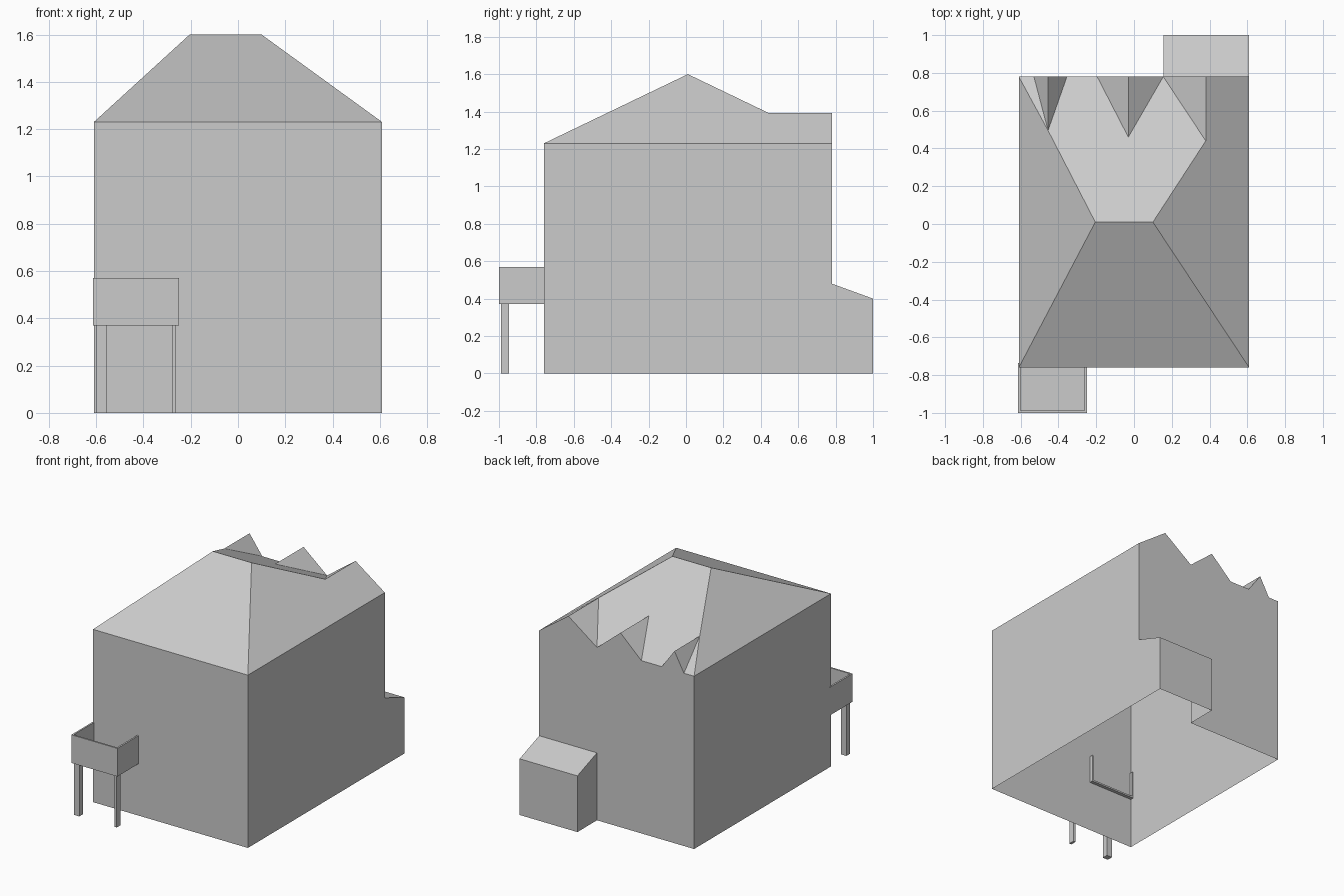
import bpy, bmesh
from mathutils import Vector

cube = bpy.data.objects.get("Cube")
if cube:
    bpy.data.objects.remove(cube, do_unlink=True)

# Single plaster colour
GREY = (0.6, 0.6, 0.6, 1)
plaster = bpy.data.materials.new("plain_grey")
plaster.use_nodes = True
plaster.diffuse_color = GREY
plaster.node_tree.nodes["Principled BSDF"].inputs["Base Color"].default_value = GREY


def finish(name, bm):
    bmesh.ops.remove_doubles(bm, verts=bm.verts, dist=0.0005)
    bmesh.ops.recalc_face_normals(bm, faces=bm.faces)
    mesh = bpy.data.meshes.new(name)
    bm.to_mesh(mesh)
    bm.free()
    mesh.materials.append(plaster)
    obj = bpy.data.objects.new(name, mesh)
    bpy.context.collection.objects.link(obj)
    return obj


def shell(name, polygons):
    bm = bmesh.new()
    for polygon in polygons:
        bm.faces.new([bm.verts.new(p) for p in polygon])
    return finish(name, bm)


def box(name, low, high, open_top=False):
    bm = bmesh.new()
    bmesh.ops.create_cube(bm, size=1)
    low, high = Vector(low), Vector(high)
    for v in bm.verts:
        v.co = (low + high) / 2 + v.co * (high - low)
    if open_top:
        top = max(bm.faces, key=lambda f: f.calc_center_median().z)
        bmesh.ops.delete(bm, geom=[top], context="FACES")
    return finish(name, bm)


# Main dimensions
SIDE, FRONT, BACK, EAVE, TOP = 0.61, -0.76, 0.78, 1.23, 1.6
ANNEX_X, ANNEX_Y, ANNEX_LOW, ANNEX_HIGH = 0.155, 1.0, 0.4, 0.48
RIDGE_Y = 0.01


def on_slope(x, y):
    """Point on the rear roof plane."""
    return (x, y, EAVE + (TOP - EAVE) * (BACK - y) / (BACK - RIDGE_Y))


# Rear gables: (left foot x, peak x, right foot x, ridge start y)
gables = [(SIDE, 0.38, 0.155, 0.44), (0.155, -0.03, -0.195, 0.46),
          (-0.355, -0.455, -0.53, 0.495)]
starts = [on_slope(peak, y) for _, peak, _, y in gables]
peaks = [(s[0], BACK, s[2]) for s in starts]
feet = [((a, BACK, EAVE), (b, BACK, EAVE)) for a, _, b, _ in gables]

ridge_l, ridge_r = (0.1, RIDGE_Y, TOP), (-0.205, RIDGE_Y, TOP)
front_l, front_r = (SIDE, FRONT, EAVE), (-SIDE, FRONT, EAVE)
back_l, back_r = (SIDE, BACK, EAVE), (-SIDE, BACK, EAVE)

# Hipped roof with the gables running into its rear slope
shell("roof", [
    [front_r, front_l, ridge_l, ridge_r],
    [front_l, back_l, peaks[0], starts[0], ridge_l],
    [front_r, ridge_r, starts[2], back_r],
    [ridge_r, ridge_l, starts[0], feet[0][1], starts[1], feet[1][1],
     feet[2][0], starts[2]],
    [starts[0], peaks[0], feet[0][1]],
    [starts[1], peaks[1], feet[1][0]],
    [starts[1], peaks[1], feet[1][1]],
    [starts[2], peaks[2], feet[2][0]],
    [starts[2], peaks[2], feet[2][1]],
    [starts[2], feet[2][1], back_r],
])

# Walls, open underneath, with the rear annex continuing the left wall
annex_in = [(ANNEX_X, BACK, 0), (ANNEX_X, ANNEX_Y, 0),
            (ANNEX_X, ANNEX_Y, ANNEX_LOW), (ANNEX_X, BACK, ANNEX_HIGH)]
annex_out = [(SIDE, y, z) for _, y, z in annex_in]
zigzag = [back_l, peaks[0], feet[0][1], peaks[1], feet[1][1],
          feet[2][0], peaks[2], feet[2][1], back_r]
shell("walls", [
    [(-SIDE, FRONT, 0), (SIDE, FRONT, 0), front_l, front_r],
    [(-SIDE, FRONT, 0), front_r, back_r, (-SIDE, BACK, 0)],
    [(SIDE, FRONT, 0)] + annex_out[1:] + [back_l, front_l],
    [annex_out[3]] + zigzag + [(-SIDE, BACK, 0), annex_in[0], annex_in[3]],
    annex_in,
    [annex_in[1], annex_out[1], annex_out[2], annex_in[2]],
    [annex_in[2], annex_out[2], annex_out[3], annex_in[3]],
])

# Balcony tray: floor and three thin parapets let into the front wall
X0, X1, Y0, Y1, Z0, Z1, T = -0.613, -0.25, -1.0, -0.735, 0.37, 0.57, 0.012
box("balcony_floor", (X0, Y0, Z0), (X1, Y1, Z0 + T))
box("balcony_front", (X0, Y0, Z0), (X1, Y0 + T, Z1))
for name, x in (("right", X0), ("left", X1 - T)):
    box("balcony_side_" + name, (x, Y0, Z0), (x + T, Y1, Z1))

# Balcony posts
for name, x, width in (("right", -0.6, 0.043), ("left", -0.28, 0.018)):
    box("balcony_post_" + name, (x, -0.99, 0), (x + width, -0.947, Z0))
